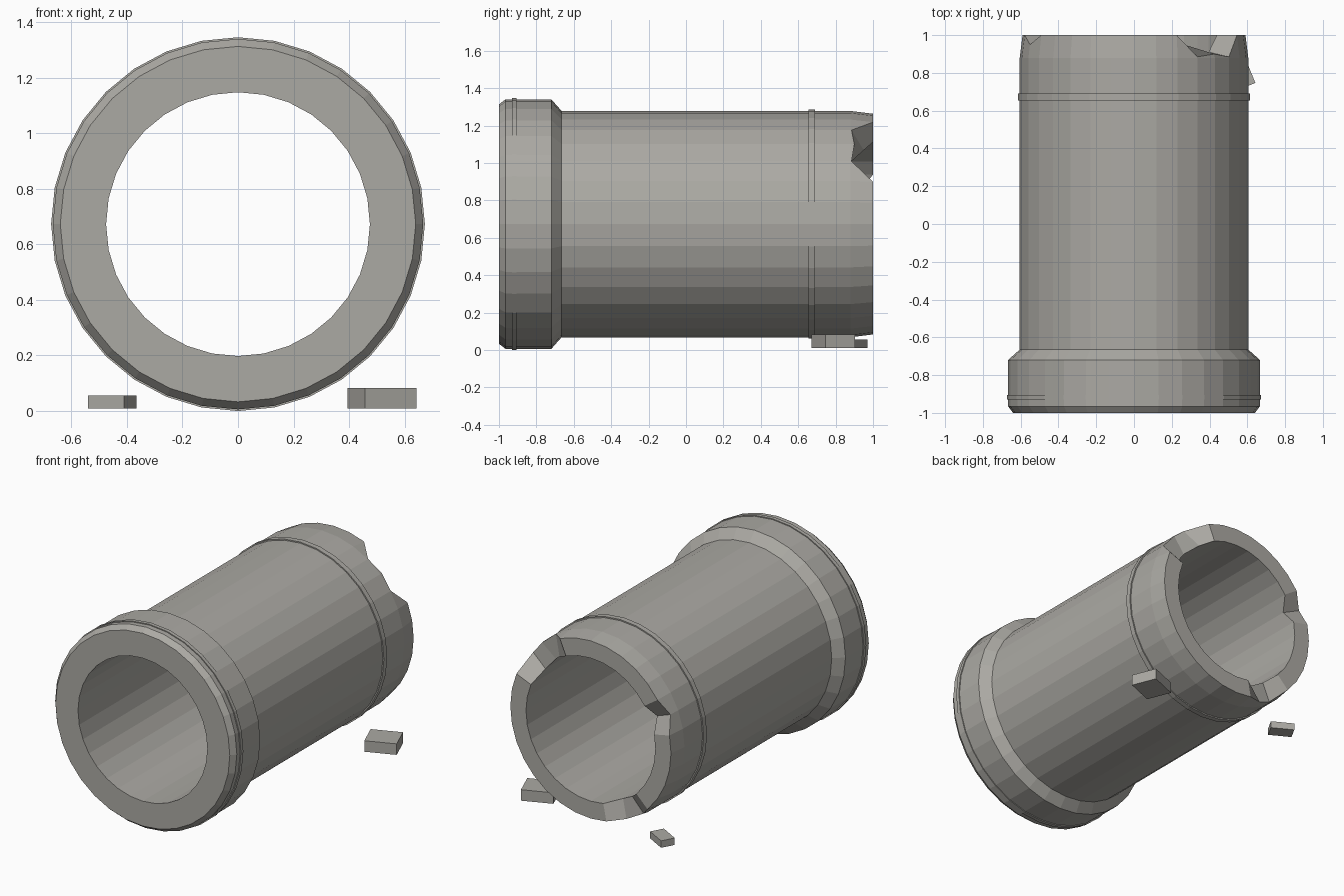
import bpy, bmesh
from math import cos, sin, tau, radians

cube = bpy.data.objects.get("Cube")
if cube:
    bpy.data.objects.remove(cube, do_unlink=True)

SIDES = 32
AXIS_Z = 0.673
BORE = 0.475

concrete = bpy.data.materials.new("grey_concrete")
concrete.use_nodes = True
concrete.diffuse_color = (0.41, 0.40, 0.37, 1)
bsdf = next(n for n in concrete.node_tree.nodes if n.type == "BSDF_PRINCIPLED")
bsdf.inputs["Base Color"].default_value = concrete.diffuse_color
bsdf.inputs["Roughness"].default_value = 0.9


def finish(name, bm):
    bmesh.ops.recalc_face_normals(bm, faces=bm.faces)
    mesh = bpy.data.meshes.new(name)
    bm.to_mesh(mesh)
    bm.free()
    mesh.materials.append(concrete)
    obj = bpy.data.objects.new(name, mesh)
    bpy.context.collection.objects.link(obj)
    return obj


def lathe(name, profile, shape=None):
    """Spin a closed (y, radius) loop about the pipe axis; shape may alter points per side."""
    bm = bmesh.new()
    rows = []
    for i in range(SIDES):
        a = tau * i / SIDES
        row = []
        for k, point in enumerate(profile):
            y, r = shape(i, k, *point) if shape else point
            row.append(bm.verts.new((r * cos(a), y, AXIS_Z + r * sin(a))))
        rows.append(row)
    n = len(profile)
    for i in range(SIDES):
        here, there = rows[i], rows[(i + 1) % SIDES]
        for k in range(n):
            m = (k + 1) % n
            bm.faces.new((here[k], here[m], there[m], there[k]))
    return finish(name, bm)


# Chips in the rear rim: side index -> (outer depth, inner depth)
chips = {3: (0.115, 0.09), 4: (0.10, 0.115), 5: (0.115, 0.05),
         14: (0.05, 0.07),
         21: (0.08, 0.06), 22: (0.05, 0.08)}

# Pipe: bell mouth, sloped shoulder, barrel, tapered rear rim, straight bore
pipe_profile = [(-1, BORE), (-1, 0.64), (-0.965, 0.667), (-0.72, 0.667),
                (-0.665, 0.605), (0.88, 0.605), (1, 0.59), (1, BORE)]


def break_rim(i, k, y, r):
    outer, inner = chips.get(i, (0, 0))
    if k == 6:
        return y - outer, r + 0.015 * outer / 0.12
    if k == 7:
        return y - inner, r
    return y, r


lathe("pipe", pipe_profile, break_rim)

# Thin raised bands
for name, y0, y1, inner, outer in (("bell_band", -0.93, -0.905, 0.64, 0.673),
                                   ("barrel_band", 0.655, 0.69, 0.58, 0.613)):
    lathe(name, [(y0, inner), (y0, outer), (y1, outer), (y1, inner)])


# Broken chunks on the ground
def chunk(name, x, y, size, angle):
    bm = bmesh.new()
    bmesh.ops.create_cube(bm, size=1)
    bmesh.ops.scale(bm, vec=size, verts=bm.verts)
    obj = finish(name, bm)
    obj.location = (x, y, 0.01 + size[2] / 2)
    obj.rotation_euler.z = radians(angle)


chunk("large_chunk", 0.518, 0.788, (0.2, 0.17, 0.073), 22)
chunk("small_chunk", -0.453, 0.894, (0.149, 0.092, 0.046), -29)
